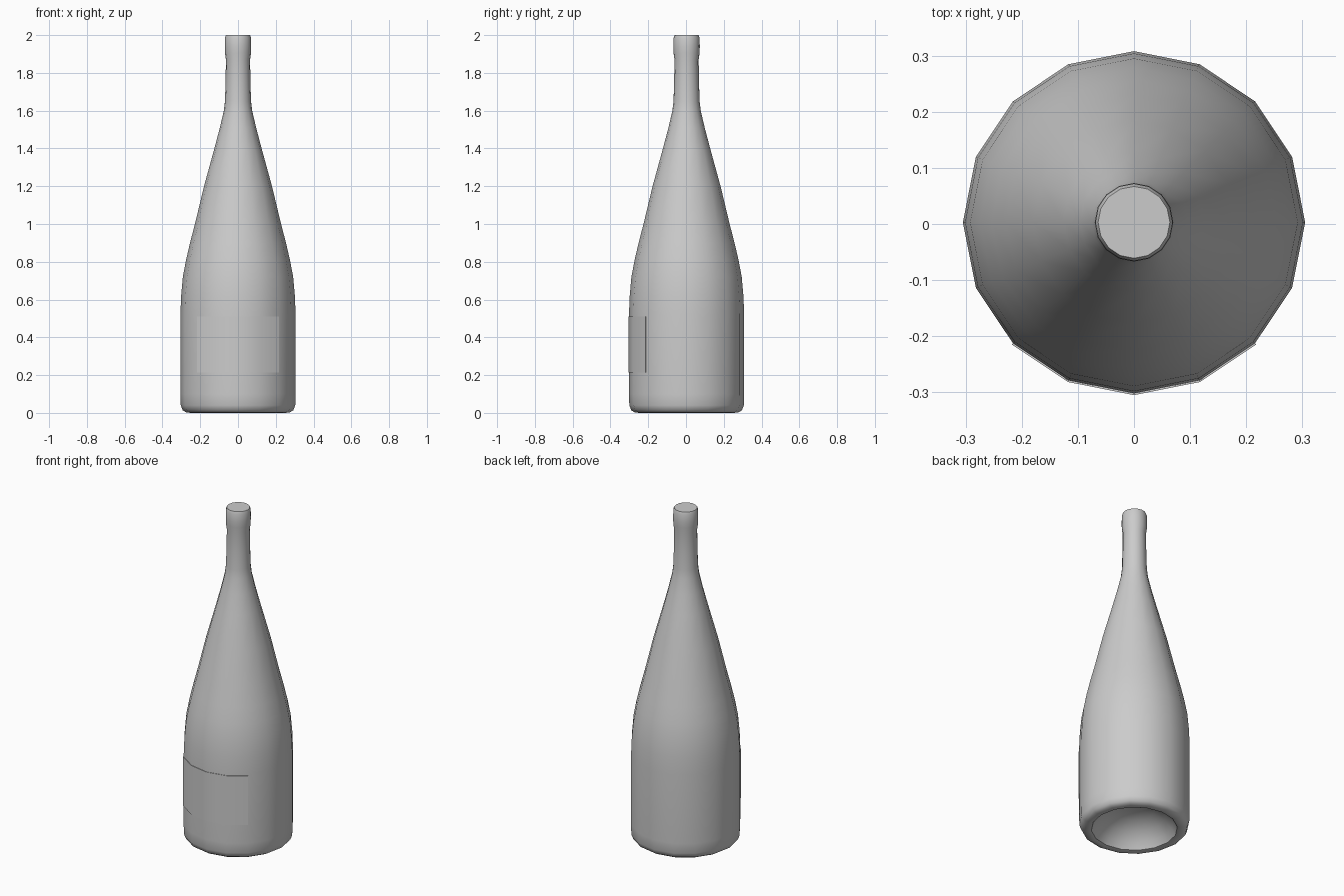
import bpy, bmesh, math

SIDES = 16
AXIS_Y = 0.003   # the label stands proud at the front, so the axis sits slightly back

if "Cube" in bpy.data.objects:
    bpy.data.objects.remove(bpy.data.objects["Cube"])


def make_material(name, colour):
    mat = bpy.data.materials.new(name)
    mat.use_nodes = True
    mat.diffuse_color = colour
    mat.node_tree.nodes["Principled BSDF"].inputs["Base Color"].default_value = colour
    return mat


def finish(name, bm, mat):
    mesh = bpy.data.meshes.new(name)
    bm.to_mesh(mesh)
    bm.free()
    obj = bpy.data.objects.new(name, mesh)
    obj.location.y = AXIS_Y
    obj.data.materials.append(mat)
    bpy.context.collection.objects.link(obj)
    bpy.ops.object.select_all(action='DESELECT')
    obj.select_set(True)
    bpy.context.view_layer.objects.active = obj
    bpy.ops.object.shade_smooth_by_angle(angle=math.radians(40))
    return obj


def ring_point(r, step, z):
    a = 2 * math.pi * step / SIDES
    return (r * math.cos(a), r * math.sin(a), z)


def lathe(name, profile, mat):
    """Spin (radius, height) pairs round z; the ends close to a point or a flat cap."""
    bm = bmesh.new()
    rings = [[bm.verts.new(ring_point(r, i, z)) for i in range(SIDES)] for r, z in profile]
    for low, high in zip(rings, rings[1:]):
        for i in range(SIDES):
            j = (i + 1) % SIDES
            bm.faces.new((low[i], low[j], high[j], high[i]))
    bm.faces.new(rings[-1])
    bm.faces.new(rings[0][::-1])
    return finish(name, bm, mat)


grey = make_material("plain grey", (0.6, 0.6, 0.6, 1))

# Bottle: hollow punt, rounded heel, body, long shoulder, neck and lip
lathe("bottle", [
    (0.04, 0.135), (0.11, 0.12), (0.17, 0.085), (0.215, 0.04), (0.237, 0.004),
    (0.25, 0.0), (0.275, 0.003), (0.293, 0.014), (0.303, 0.04), (0.305, 0.1),
    (0.305, 0.52), (0.301, 0.62), (0.292, 0.72), (0.275, 0.81), (0.254, 0.9),
    (0.228, 1.0), (0.18, 1.2), (0.125, 1.4), (0.096, 1.51), (0.075, 1.6),
    (0.069, 1.65), (0.066, 1.75), (0.064, 1.87), (0.069, 1.905), (0.07, 1.94),
    (0.069, 1.985), (0.064, 2.0)], grey)

# Label: thin curved plate over the front quarter
bm = bmesh.new()
steps = range(10, 15)
grid = [[bm.verts.new(ring_point(r, s, z)) for s in steps]
        for r, z in ((0.303, 0.213), (0.308, 0.213), (0.308, 0.51), (0.303, 0.51))]
for a, b in zip(grid, grid[1:] + grid[:1]):
    for i in range(len(steps) - 1):
        bm.faces.new((a[i], a[i + 1], b[i + 1], b[i]))
for end in (0, -1):
    bm.faces.new([row[end] for row in grid])
bmesh.ops.recalc_face_normals(bm, faces=bm.faces)
finish("front_label", bm, grey)
